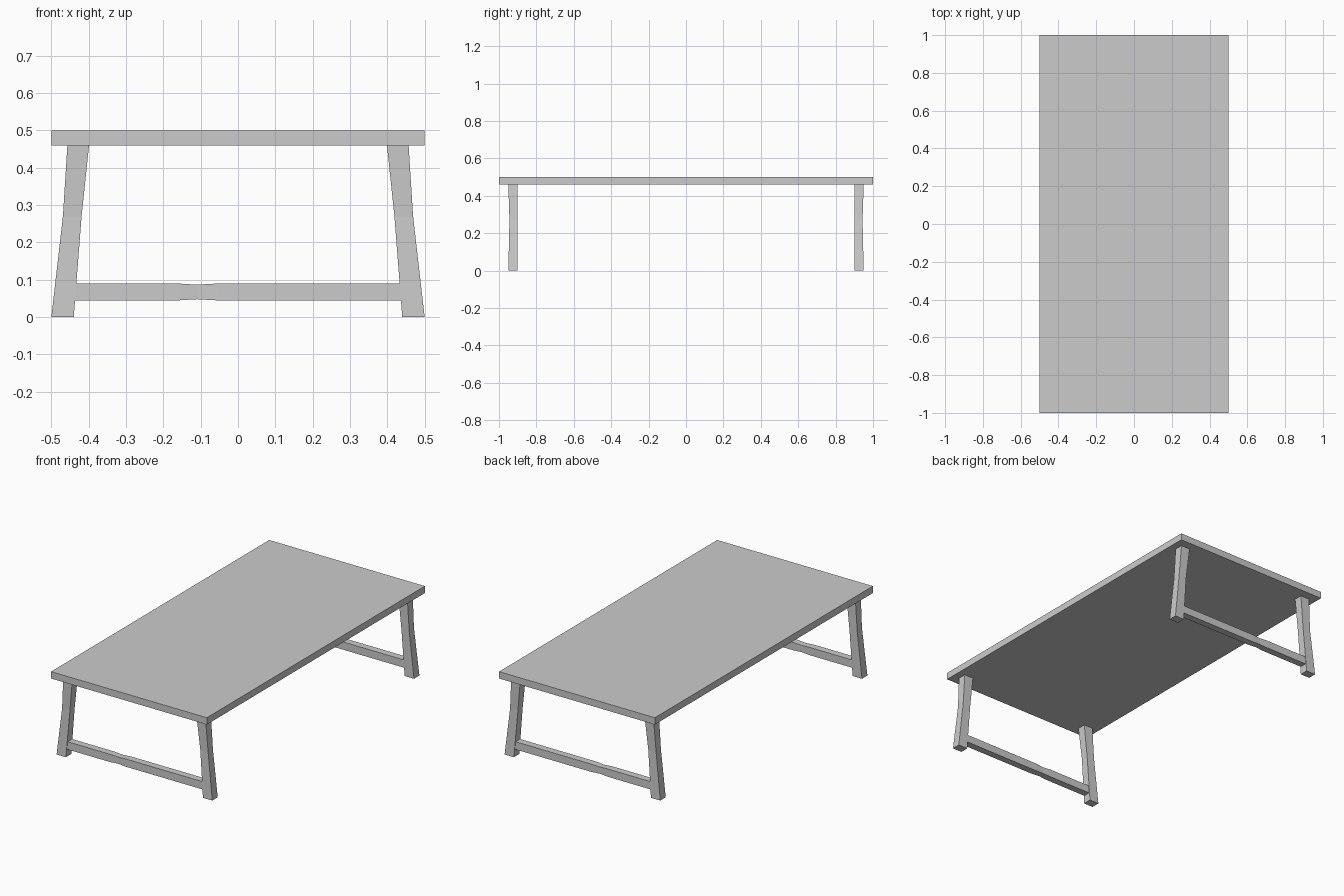
import bpy, bmesh

if "Cube" in bpy.data.objects:
    bpy.data.objects.remove(bpy.data.objects["Cube"])


def loft(name, rings):
    """Skin a list of four-cornered rings and cap both ends."""
    bm = bmesh.new()
    loops = [[bm.verts.new(p) for p in ring] for ring in rings]
    for a, b in zip(loops, loops[1:]):
        for i in range(4):
            j = (i + 1) % 4
            bm.faces.new((a[i], a[j], b[j], b[i]))
    bm.faces.new(loops[0])
    bm.faces.new(loops[-1])
    bmesh.ops.recalc_face_normals(bm, faces=bm.faces)
    mesh = bpy.data.meshes.new(name)
    bm.to_mesh(mesh)
    bm.free()
    obj = bpy.data.objects.new(name, mesh)
    bpy.context.collection.objects.link(obj)
    return obj


def mirror(obj, x, y):
    mod = obj.modifiers.new("mirror", 'MIRROR')
    mod.use_axis = (x, y, False)
    mod.use_mirror_merge = False


def ring_z(x0, x1, y0, y1, z):
    return [(x0, y0, z), (x1, y0, z), (x1, y1, z), (x0, y1, z)]


def ring_x(x, y0, y1, z0, z1):
    return [(x, y0, z0), (x, y1, z0), (x, y1, z1), (x, y0, z1)]


# Flat slab top
loft("table_top", [ring_z(-0.5, 0.5, -1, 1, z) for z in (0.46, 0.5)])

# Four splayed legs, slightly waisted near mid height
legs = loft("legs", [
    ring_z(0.44, 0.50, -0.95, -0.90, 0.0),
    ring_z(0.419, 0.469, -0.944, -0.90, 0.27),
    ring_z(0.399, 0.457, -0.95, -0.90, 0.46),
])
mirror(legs, True, True)

# Low stretcher between each pair of legs, with a small worn dip
rail = loft("stretchers", [
    ring_x(-0.445, -0.945, -0.904, 0.045, 0.09),
    ring_x(-0.16, -0.945, -0.904, 0.045, 0.09),
    ring_x(-0.11, -0.943, -0.906, 0.048, 0.087),
    ring_x(-0.055, -0.945, -0.904, 0.045, 0.09),
    ring_x(0.445, -0.945, -0.904, 0.045, 0.09),
])
mirror(rail, False, True)
